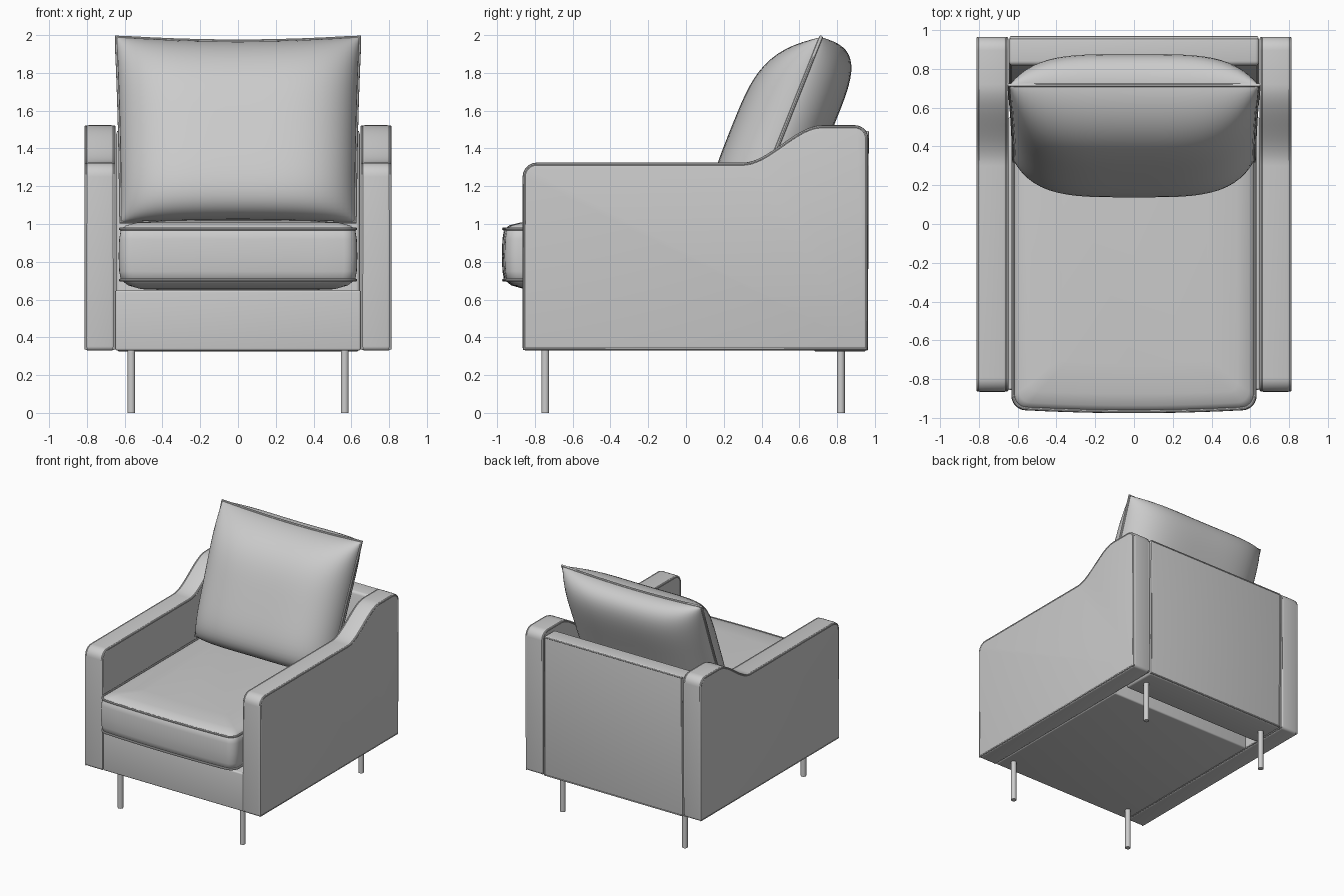
import bpy, bmesh
from math import sin, cos, pi

if "Cube" in bpy.data.objects:
    bpy.data.objects.remove(bpy.data.objects["Cube"])


def finish(obj, bevel=0.0, angle=40):
    bpy.ops.object.select_all(action='DESELECT')
    bpy.context.view_layer.objects.active = obj
    obj.select_set(True)
    if bevel:
        m = obj.modifiers.new("soft_edges", 'BEVEL')
        m.width, m.segments, m.limit_method, m.angle_limit = bevel, 4, 'ANGLE', 0.8
        bpy.ops.object.modifier_apply(modifier=m.name)
    bpy.ops.object.shade_smooth_by_angle(angle=angle * pi / 180)
    return obj


def loft(name, rings, bevel=0.0, angle=40):
    """Skin a list of closed rings and cap both ends."""
    bm = bmesh.new()
    vs = [[bm.verts.new(p) for p in r] for r in rings]
    n = len(vs[0])
    for a, b in zip(vs, vs[1:]):
        for i in range(n):
            j = (i + 1) % n
            bm.faces.new((a[i], a[j], b[j], b[i]))
    bm.faces.new(vs[0][::-1])
    bm.faces.new(vs[-1])
    bmesh.ops.recalc_face_normals(bm, faces=bm.faces)
    me = bpy.data.meshes.new(name)
    bm.to_mesh(me)
    bm.free()
    obj = bpy.data.objects.new(name, me)
    bpy.context.collection.objects.link(obj)
    return finish(obj, bevel, angle)


def piping(name, pts, radius=0.008):
    """Closed round cord along a path."""
    cu = bpy.data.curves.new(name, 'CURVE')
    cu.dimensions = '3D'
    cu.bevel_depth, cu.bevel_resolution = radius, 2
    sp = cu.splines.new('POLY')
    sp.points.add(len(pts) - 1)
    for q, p in zip(sp.points, pts):
        q.co = (*p, 1)
    sp.use_cyclic_u = True
    obj = bpy.data.objects.new(name, cu)
    bpy.context.collection.objects.link(obj)
    bpy.ops.object.select_all(action='DESELECT')
    bpy.context.view_layer.objects.active = obj
    obj.select_set(True)
    bpy.ops.object.convert(target='MESH')
    return finish(bpy.context.object)


def arc(cx, cy, r, a0, a1, n=6):
    return [(cx + r * cos(a0 + (a1 - a0) * i / n), cy + r * sin(a0 + (a1 - a0) * i / n))
            for i in range(n + 1)]


# Arms: swooping side profile extruded across x, corded on both faces
def arm_profile(d):
    ramp = []
    for i in range(17):
        t = i / 16
        ramp.append((0.30 + 0.42 * t, 1.325 - d + 0.198 * t * t * (3 - 2 * t)))
    return ([(-0.866 + d, 0.33 + d)] + arc(-0.79, 1.25, 0.075 - d, pi, pi / 2) + ramp
            + arc(0.895, 1.453, 0.07 - d, pi / 2, 0) + [(0.963 - d, 0.33 + d)])


for side, s in (("left", -1), ("right", 1)):
    prof = arm_profile(0)
    loft(side + "_arm", [[(s * x, y, z) for y, z in prof] for x in (0.65, 0.812)], 0.022)
    for face, x in (("inner", 0.656), ("outer", 0.805)):
        piping(f"{side}_arm_{face}_piping", [(s * x, y, z) for y, z in arm_profile(0.009)])

# Backrest: thick at the foot, thinner at the top
back = [(0.67, 0.325), (0.96, 0.325), (0.965, 1.495), (0.82, 1.495)]
loft("backrest", [[(x, y, z) for y, z in back] for x in (-0.645, 0.645)], 0.02)
piping("backrest_piping", [(-0.635, 0.955, 0.335), (0.635, 0.955, 0.335),
                           (0.635, 0.96, 1.488), (-0.635, 0.96, 1.488)])

# Seat base
loft("seat_base", [[(-0.65, -0.855, z), (0.65, -0.855, z), (0.65, 0.55, z), (-0.65, 0.55, z)]
                   for z in (0.33, 0.65)], 0.012)


# Seat cushion: stacked rounded rectangles with a bowed front
def seat_ring(inset, z):
    hx, hy, r = 0.632 - inset, 0.79 - inset, max(0.07 - inset * 0.3, 0.03)
    pts = []
    for k, (sx, sy) in enumerate(((1, 1), (-1, 1), (-1, -1), (1, -1))):
        pts += arc(sx * (hx - r), sy * (hy - r), r, k * pi / 2, (k + 1) * pi / 2)
        if k == 2:
            pts += [((hx - r) * (i / 5 - 1), -hy) for i in range(1, 10)]
    ring = []
    for x, y in pts:
        y -= 0.165
        if y < -0.6:
            y -= 0.02 * (1 - (x / 0.65) ** 2)
        ring.append((x, y, z))
    return ring


layers = [(0.25, 0.65), (0.12, 0.655), (0.05, 0.675), (0.012, 0.705), (0.003, 0.75), (0, 0.83),
          (0.003, 0.92), (0.012, 0.972), (0.04, 0.993), (0.10, 1.008), (0.25, 1.018)]
loft("seat_cushion", [seat_ring(*l) for l in layers], 0, 60)
for name, z in (("lower", 0.703), ("upper", 0.974)):
    piping(f"seat_cushion_{name}_piping", seat_ring(0.009, z))


# Back cushion: leaning pillow, two bulged skins meeting at a corded seam
def seam(u, v):
    x = u * (0.632 + 0.012 * v - 0.012 * (1 - v * v) * 0.5)
    z = 1.5 + 0.49 * v - (0.022 * (1 - u * u) if v > 0 else -0.012 * (1 - u * u)) * abs(v)
    return x, 0.52 + 0.195 * v, z


def pillow_point(u, v, d):
    x, y, z = seam(u, v)
    f = (max(0, 1 - abs(u) ** 4) * max(0, 1 - abs(v) ** 4)) ** 0.55
    depth = 0.285 if d < 0 else 0.255
    return x, y + d * depth * f, z + 0.015 * f * v


N = 32
steps = [sin(pi / 2 * (2 * i / N - 1)) for i in range(N + 1)]
bm = bmesh.new()
for d in (-1, 1):
    g = [[bm.verts.new(pillow_point(u, v, d)) for u in steps] for v in steps]
    for j in range(N):
        for i in range(N):
            q = (g[j][i], g[j][i + 1], g[j + 1][i + 1], g[j + 1][i])
            bm.faces.new(q if d < 0 else q[::-1])
bmesh.ops.remove_doubles(bm, verts=bm.verts, dist=0.0002)
bmesh.ops.recalc_face_normals(bm, faces=bm.faces)
me = bpy.data.meshes.new("back_cushion")
bm.to_mesh(me)
bm.free()
pillow = bpy.data.objects.new("back_cushion", me)
bpy.context.collection.objects.link(pillow)
finish(pillow, 0, 60)
edge = [i / 8 - 1 for i in range(16)]
piping("back_cushion_piping", [seam(t, -1) for t in edge] + [seam(1, t) for t in edge]
       + [seam(-t, 1) for t in edge] + [seam(-1, -t) for t in edge], 0.01)

# Legs
for fb, y in (("front", -0.745), ("back", 0.82)):
    for side, x in (("left", -0.565), ("right", 0.565)):
        bpy.ops.mesh.primitive_cylinder_add(vertices=20, radius=0.021, depth=0.36,
                                            location=(x, y, 0.18))
        leg = bpy.context.object
        leg.name = f"{fb}_{side}_leg"
        finish(leg)
